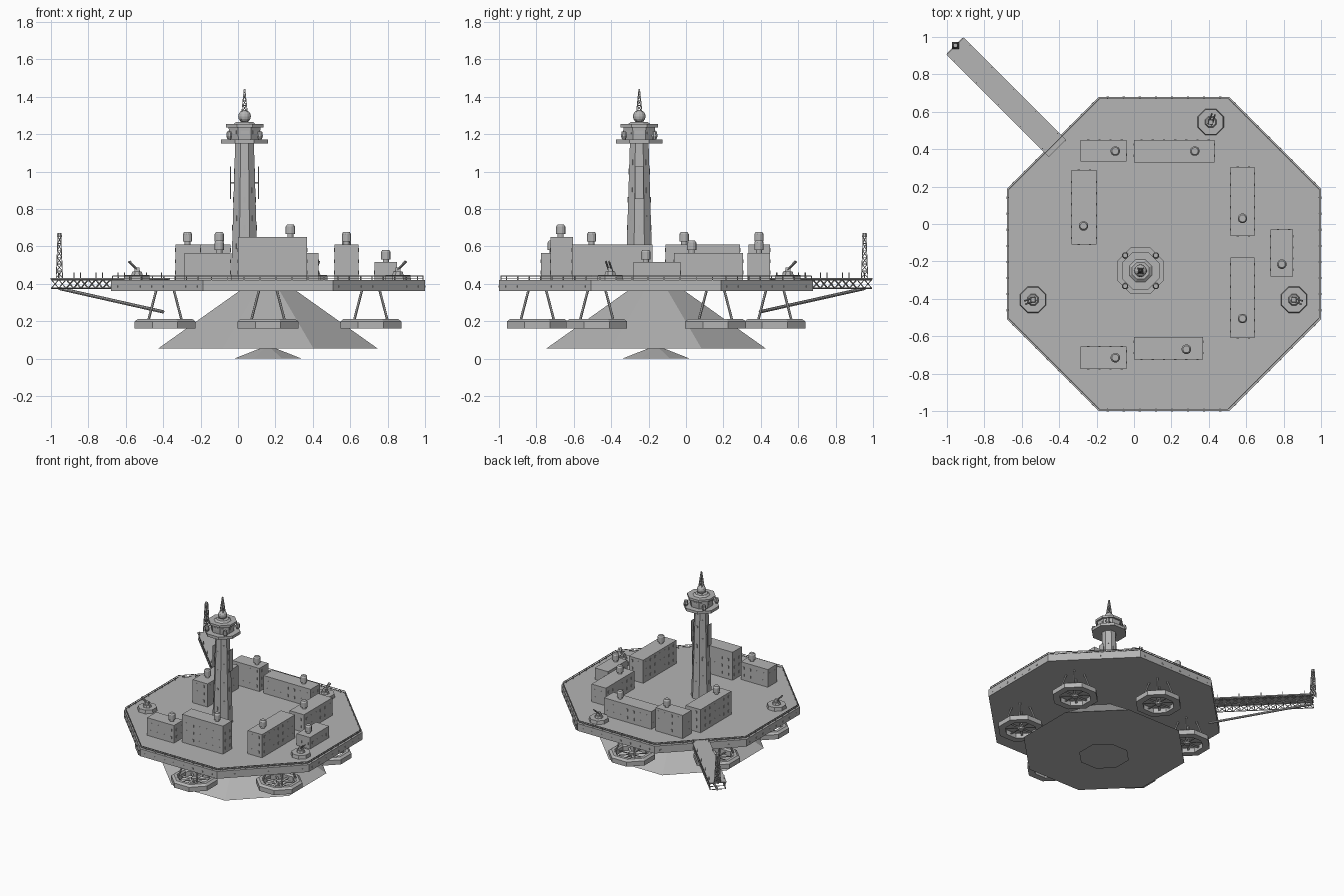
import bpy, bmesh, math
from mathutils import Vector, Matrix

cube = bpy.data.objects.get("Cube")
if cube:
    bpy.data.objects.remove(cube, do_unlink=True)

grey = bpy.data.materials.new("hull grey")
grey.use_nodes = True
GREY = (0.46, 0.46, 0.46, 1)
grey.diffuse_color = GREY
grey.node_tree.nodes["Principled BSDF"].inputs["Base Color"].default_value = GREY

CX, CY = 0.16, -0.16      # deck centre
DECK = 0.42               # deck height
R8 = 1 / math.cos(math.pi / 8)


def finish(name, bm):
    mesh = bpy.data.meshes.new(name)
    bm.to_mesh(mesh)
    bm.free()
    mesh.materials.append(grey)
    ob = bpy.data.objects.new(name, mesh)
    bpy.context.collection.objects.link(ob)
    return ob


def add_prism(bm, x, y, z1, z2, r1, r2, sides=8):
    """Upright frustum whose radii are measured to the flats."""
    k = 1 / math.cos(math.pi / sides)
    m = Matrix.Translation((x, y, (z1 + z2) / 2)) @ Matrix.Rotation(math.pi / sides, 4, 'Z')
    bmesh.ops.create_cone(bm, cap_ends=True, segments=sides, radius1=r1 * k,
                          radius2=r2 * k, depth=z2 - z1, matrix=m)


def add_box(bm, x, y, z, sx, sy, sz, m=Matrix()):
    bmesh.ops.create_cube(bm, size=1, matrix=m @ Matrix.Translation((x, y, z))
                          @ Matrix.Diagonal((sx, sy, sz, 1)))


def add_bar(bm, a, b, r, sides=4):
    a, b = Vector(a), Vector(b)
    d = b - a
    m = Matrix.Translation((a + b) / 2) @ d.to_track_quat('Z', 'Y').to_matrix().to_4x4()
    bmesh.ops.create_cone(bm, cap_ends=True, segments=sides, radius1=r, radius2=r,
                          depth=d.length, matrix=m)


def stack(name, x, y, layers, sides=8):
    bm = bmesh.new()
    for z1, z2, r1, r2 in layers:
        add_prism(bm, x, y, z1, z2, r1, r2, sides)
    return finish(name, bm)


def lattice_mast(name, x, y, z, height, w0, w1, levels):
    bm = bmesh.new()

    def corner(i, t):
        a = math.pi / 4 + i * math.pi / 2
        w = (w0 + (w1 - w0) * t) * math.sqrt(2)
        return (x + w * math.cos(a), y + w * math.sin(a), z + height * t)
    for i in range(4):
        add_bar(bm, corner(i, 0), corner(i, 1), 0.003)
        for n in range(levels):
            t, u = n / levels, (n + 1) / levels
            add_bar(bm, corner(i, t), corner(i + 1, u), 0.002)
            add_bar(bm, corner(i + 1, t), corner(i, u), 0.002)
            add_bar(bm, corner(i, u), corner(i + 1, u), 0.002)
    return finish(name, bm)


# Deck slab and the two skirts below it
stack("deck", CX, CY, [(0.36, DECK, 0.84, 0.84)])
stack("lower_hull", CX, CY, [(0.055, 0.36, 0.585, 0.155)])
stack("keel_foot", CX, CY, [(0, 0.055, 0.18, 0.04)])

# Railing and portholes on each of the eight sides
rail, ports = bmesh.new(), bmesh.new()
half = 0.83 * math.tan(math.pi / 8)
for side in range(8):
    m = Matrix.Translation((CX, CY, 0)) @ Matrix.Rotation(side * math.pi / 4, 4, 'Z')
    for z in (DECK + 0.010, DECK + 0.021):
        add_box(rail, 0.83, 0, z, 0.004, 2 * half, 0.004, m)
    for n in range(8):
        y = -half + (n + 0.5) * half / 4
        add_box(rail, 0.83, y, DECK + 0.01, 0.005, 0.005, 0.022, m)
        add_box(ports, 0.84, y, 0.385, 0.005, 0.012, 0.012, m)
finish("deck_railing", rail)
finish("deck_portholes", ports)

# Lift rotors hung in a hexagon: duct ring, spokes, hub and struts
for k in range(6):
    a = math.radians(30 + 60 * k)
    x, y = CX + 0.635 * math.cos(a), CY + 0.635 * math.sin(a)
    bm = bmesh.new()
    profile = [(0.163, 0.16), (0.163, 0.198), (0.145, 0.212), (0.122, 0.212),
               (0.112, 0.198), (0.112, 0.16)]
    rings = []
    for s in range(8):
        t = (s + 0.5) * math.pi / 4
        rings.append([bm.verts.new((x + r * R8 * math.cos(t), y + r * R8 * math.sin(t), z))
                      for r, z in profile])
    for s in range(8):
        p, q = rings[s], rings[(s + 1) % 8]
        for i in range(6):
            j = (i + 1) % 6
            bm.faces.new((p[i], q[i], q[j], p[j]))
    bmesh.ops.recalc_face_normals(bm, faces=bm.faces)
    finish("rotor_duct", bm)
    bm = bmesh.new()
    add_prism(bm, x, y, 0.165, 0.2, 0.022, 0.022)
    for s in range(4):
        m = (Matrix.Translation((x, y, 0.182)) @ Matrix.Rotation(s * math.pi / 4, 4, 'Z')
             @ Matrix.Rotation(0.3, 4, 'X'))
        add_box(bm, 0, 0, 0, 0.225, 0.016, 0.005, m)
    finish("rotor_blades", bm)
    bm = bmesh.new()
    for sx in (-1, 1):
        for sy in (-1, 1):
            add_bar(bm, (x + sx * 0.09, y + sy * 0.09, 0.2),
                    (x + sx * 0.048, y + sy * 0.048, 0.362), 0.007, 6)
    finish("rotor_struts", bm)

# Buildings: x range, y range, roof height, vent position
buildings = [
    (-0.285, -0.04, 0.335, 0.45, 0.61, -0.10, 0.39),
    (0.0, 0.43, 0.33, 0.45, 0.565, 0.325, 0.39),
    (-0.335, -0.20, -0.11, 0.29, 0.61, -0.27, -0.01),
    (0.515, 0.645, -0.065, 0.305, 0.565, 0.58, 0.03),
    (0.73, 0.85, -0.28, -0.03, 0.515, 0.79, -0.215),
    (0.515, 0.645, -0.61, -0.18, 0.61, 0.58, -0.505),
    (0.0, 0.37, -0.725, -0.605, 0.65, 0.28, -0.67),
    (-0.285, -0.04, -0.775, -0.655, 0.565, -0.10, -0.715),
]
for x0, x1, y0, y1, top, vx, vy in buildings:
    cx, cy, sx, sy, h = (x0 + x1) / 2, (y0 + y1) / 2, x1 - x0, y1 - y0, top - DECK
    bm = bmesh.new()
    add_box(bm, cx, cy, DECK + h / 2, sx, sy, h)
    finish("building", bm)
    bm = bmesh.new()
    for floor in range(int(h / 0.06)):
        z = DECK + 0.04 + floor * 0.06
        for n in range(int(sx / 0.06)):
            for y in (y0, y1):
                add_box(bm, x0 + 0.04 + n * 0.06, y, z, 0.012, 0.004, 0.02)
        for n in range(int(sy / 0.06)):
            for x in (x0, x1):
                add_box(bm, x, y0 + 0.035 + n * 0.06, z, 0.004, 0.012, 0.02)
    finish("building_windows", bm)
    stack("roof_vent", vx, vy, [(top, top + 0.015, 0.016, 0.016),
                                (top + 0.015, top + 0.055, 0.025, 0.025),
                                (top + 0.055, top + 0.066, 0.025, 0.018)], 12)

# Gun turrets facing outward, each with twin raised barrels
for x, y in ((0.41, 0.545), (-0.54, -0.405), (0.855, -0.405)):
    stack("turret_base", x, y, [(DECK, 0.448, 0.07, 0.066), (0.448, 0.465, 0.03, 0.025)])
    out = Vector((x - CX, y - CY, 0)).normalized()
    side = Vector((-out.y, out.x, 0))
    bm = bmesh.new()
    for s in (-1, 1):
        p = Vector((x, y, 0.475)) + side * 0.009 * s
        add_bar(bm, p - out * 0.015 - Vector((0, 0, 0.015)),
                p + out * 0.045 + Vector((0, 0, 0.045)), 0.005, 6)
    add_prism(bm, x, y, 0.46, 0.488, 0.014, 0.012, 4)
    finish("turret_gun", bm)

# Control tower: shaft, gallery, cabin
TX, TY = 0.035, -0.25
stack("tower_shaft", TX, TY, [(DECK, 1.15, 0.072, 0.05)])
stack("tower_gallery", TX, TY, [(1.15, 1.172, 0.125, 0.125)])
stack("tower_cabin", TX, TY, [(1.172, 1.235, 0.08, 0.085), (1.235, 1.253, 0.1, 0.1),
                              (1.253, 1.265, 0.06, 0.045)])
panes, slots = bmesh.new(), bmesh.new()
for k in range(8):
    m = Matrix.Translation((TX, TY, 0)) @ Matrix.Rotation(k * math.pi / 4, 4, 'Z')
    add_box(panes, 0.083, 0, 1.21, 0.006, 0.045, 0.02, m)
    for n in range(4):
        z = 0.55 + n * 0.15 + (k % 2) * 0.05
        add_box(slots, 0.072 - 0.022 * (z - DECK) / 0.73, 0, z, 0.005, 0.01, 0.03, m)
finish("cabin_windows", panes)
finish("tower_windows", slots)
for s in (-1, 1):
    bm = bmesh.new()
    add_box(bm, TX + s * 0.075, TY, 0.94, 0.004, 0.048, 0.175)
    add_box(bm, TX + s * 0.064, TY, 0.94, 0.022, 0.01, 0.01)
    finish("tower_side_panel", bm)
    for t in (-1, 1):
        stack("gallery_lamp", TX + s * 0.082, TY + t * 0.082,
              [(1.172, 1.19, 0.01, 0.016), (1.19, 1.215, 0.016, 0.012)])

# Radar ball and antenna on the cabin roof
bm = bmesh.new()
bmesh.ops.create_uvsphere(bm, u_segments=12, v_segments=8, radius=0.034,
                          matrix=Matrix.Translation((TX, TY, 1.295)))
finish("radar_ball", bm)
lattice_mast("tower_antenna", TX, TY, 1.265, 0.175, 0.02, 0.002, 6)

# Boarding arm: walkway, crossed truss sides, edge posts and lower brace
L, W = 0.773, 0.065
arm = Matrix.Translation((-0.41, 0.405, 0)) @ Matrix.Rotation(math.radians(135), 4, 'Z')
bm = bmesh.new()
add_box(bm, L / 2, 0, 0.428, L, 2 * W, 0.008, arm)
finish("arm_walkway", bm)
truss, posts = bmesh.new(), bmesh.new()
BAYS = 14
for s in (-1, 1):
    def pt(n, z, w=s * 0.058):
        return arm @ Vector((n * L / BAYS, w, z))
    for z in (0.376, 0.422):
        add_bar(truss, pt(0, z), pt(BAYS, z), 0.004)
    for n in range(BAYS):
        add_bar(truss, pt(n, 0.376), pt(n + 1, 0.422), 0.003)
        add_bar(truss, pt(n, 0.422), pt(n + 1, 0.376), 0.003)
    for n in range(1, BAYS, 3):
        add_bar(posts, pt(n, 0.43), pt(n, 0.46), 0.003)
for n in range(BAYS + 1):
    add_bar(truss, arm @ Vector((n * L / BAYS, -0.058, 0.376)),
            arm @ Vector((n * L / BAYS, 0.058, 0.376)), 0.003)
finish("arm_truss", truss)
finish("arm_posts", posts)
bm = bmesh.new()
add_bar(bm, (-0.955, 0.955, 0.375), (-0.40, 0.395, 0.25), 0.009, 8)
finish("arm_brace", bm)
lattice_mast("arm_mast", -0.955, 0.955, 0.432, 0.22, 0.017, 0.008, 6)
stack("arm_beacon", -0.955, 0.955, [(0.65, 0.672, 0.014, 0.011)])
